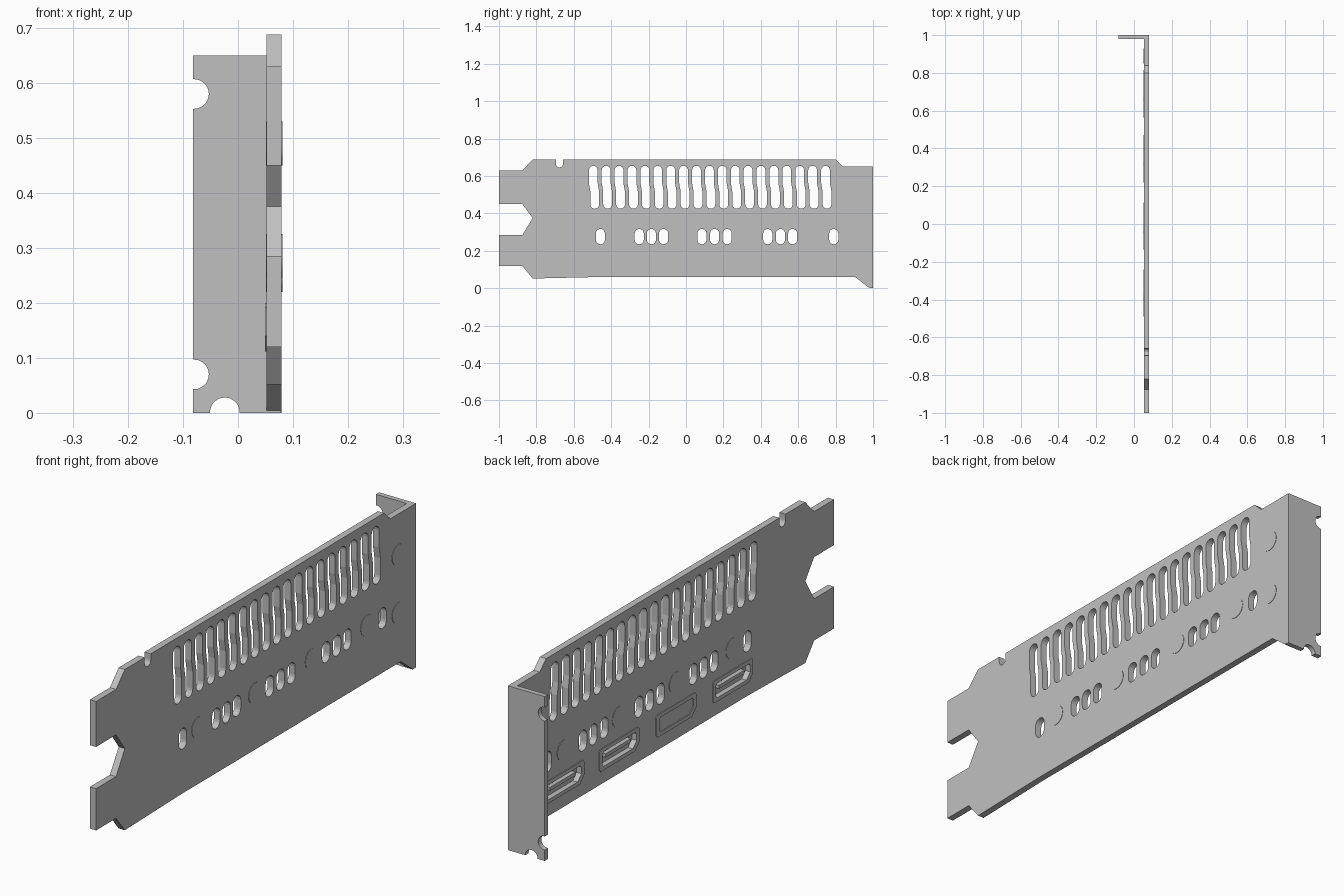
import bpy, bmesh, math
from mathutils import Vector

if "Cube" in bpy.data.objects:
    bpy.data.objects.remove(bpy.data.objects["Cube"])

steel = bpy.data.materials.new("grey steel")
steel.diffuse_color = (0.53, 0.53, 0.53, 1)
steel.use_nodes = True
steel.node_tree.nodes["Principled BSDF"].inputs["Base Color"].default_value = steel.diffuse_color

X0, X1 = 0.052, 0.079          # plate thickness range


def arc(cu, cv, r, a0, a1, n=10):
    return [(cu + r * math.cos(math.radians(a0 + (a1 - a0) * i / n)),
             cv + r * math.sin(math.radians(a0 + (a1 - a0) * i / n))) for i in range(n + 1)]


def stadium(y, z0, z1, r, lean=0.0):
    """Upright rounded slot; lean shifts top and bottom halves for an S shape."""
    m, h = (z0 + z1) / 2, (z1 - z0) / 2
    pts = arc(y - lean, z1 - r, r, 0, 180, 8)
    rest = arc(y + lean, z0 + r, r, 180, 360, 8)
    if lean:
        pts += [(y - lean - r, m + h * 0.2), (y + lean - r, m - h * 0.2)]
        rest += [(y + lean + r, m - h * 0.2), (y - lean + r, m + h * 0.2)]
    return pts + rest


def sheet(name, loops, lo, hi, axis="x"):
    """Extrude filled 2D loops (inner loops become holes) between lo and hi."""
    cu = bpy.data.curves.new(name, "CURVE")
    cu.dimensions, cu.fill_mode, cu.extrude = "2D", "BOTH", (hi - lo) / 2
    for pts in loops:
        sp = cu.splines.new("POLY")
        sp.points.add(len(pts) - 1)
        for p, (u, v) in zip(sp.points, pts):
            p.co = (u, v, 0, 1)
        sp.use_cyclic_u = True
    tmp = bpy.data.objects.new("tmp", cu)
    bpy.context.collection.objects.link(tmp)
    dg = bpy.context.evaluated_depsgraph_get()
    me = bpy.data.meshes.new_from_object(tmp.evaluated_get(dg))
    bpy.data.objects.remove(tmp)
    mid = (lo + hi) / 2
    bm = bmesh.new()
    bm.from_mesh(me)
    bmesh.ops.remove_doubles(bm, verts=bm.verts, dist=1e-5)
    for v in bm.verts:
        a, b, c = v.co
        v.co = Vector((mid + c, a, b)) if axis == "x" else Vector((a, mid - c, b))
    bmesh.ops.recalc_face_normals(bm, faces=bm.faces)
    for f in bm.faces:
        f.smooth = False
    bm.to_mesh(me)
    bm.free()
    me.materials.clear()
    me.materials.append(steel)
    ob = bpy.data.objects.new(name, me)
    bpy.context.collection.objects.link(ob)
    return ob


# Main plate outline (y, z), with forked end and a small top notch
outline = [(-1, 0.12), (-0.875, 0.12), (-0.82, 0.052), (-0.47, 0.06), (0.905, 0.06),
           (0.975, 0.005), (1, 0), (1, 0.65), (0.84, 0.65), (0.80, 0.688), (-0.658, 0.688)]
outline += arc(-0.677, 0.665, 0.019, 0, -180, 8)
outline += [(-0.696, 0.688), (-0.82, 0.688), (-0.875, 0.63), (-1, 0.63), (-1, 0.45),
            (-0.875, 0.45), (-0.82, 0.375), (-0.875, 0.285), (-1, 0.285)]

# Row of tall vents and row of short slots
vents = [stadium(-0.492 + 0.069 * i, 0.425, 0.655, 0.0235, 0.004) for i in range(19)]
slot_y = [-0.458, -0.25, -0.185, -0.12, 0.085, 0.153, 0.22, 0.437, 0.505, 0.57, 0.79]
slots = [stadium(y, 0.235, 0.317, 0.0245) for y in slot_y]
plate = sheet("bracket_plate", [outline] + vents + slots, X0, X1)

# Connector sockets on the inner side: recess, raised rim and tongue
PORT_Y = (-0.365, -0.01, 0.345, 0.69)
PORT_Z = 0.156


def port_shape(y, hw, hh, ch):
    s = 0.008
    return [(y - hw + ch, PORT_Z - hh), (y + hw - s, PORT_Z - hh), (y + hw, PORT_Z - hh + s),
            (y + hw, PORT_Z + hh - s), (y + hw - s, PORT_Z + hh), (y - hw + s, PORT_Z + hh),
            (y - hw, PORT_Z + hh - s), (y - hw, PORT_Z - hh + ch)]


for i, y in enumerate(PORT_Y):
    cutter = sheet("recess_cutter", [port_shape(y, 0.108, 0.030, 0.024)], 0.04, 0.071)
    mod = plate.modifiers.new("recess", "BOOLEAN")
    mod.operation, mod.solver, mod.object = "DIFFERENCE", "EXACT", cutter
    bpy.context.view_layer.objects.active = plate
    bpy.ops.object.modifier_apply(modifier=mod.name)
    bpy.data.objects.remove(cutter)
    sheet(f"port_rim_{i + 1}", [port_shape(y, 0.125, 0.044, 0.028),
                                port_shape(y, 0.107, 0.029, 0.0235)], 0.049, 0.056)
    sheet(f"port_tongue_{i + 1}", [[(y - 0.08, PORT_Z - 0.003), (y + 0.08, PORT_Z - 0.003),
                                    (y + 0.08, PORT_Z + 0.011), (y - 0.08, PORT_Z + 0.011)]],
          0.055, 0.0715)

# Slightly raised round pads on both sides of the plate
pads = [(y + 0.002, 0.285) for y in PORT_Y] + [(0.889, 0.26), (0.889, 0.49)]
for i, (y, z) in enumerate(pads):
    sheet(f"round_pad_{i + 1}", [arc(y, z, 0.04, 0, 348.75, 31)], 0.0505, 0.0805)

# End flange (x, z) with half-round screw notches
R = 0.027
flange = [(-0.082, 0), (-0.051, 0)] + arc(-0.024, 0.001, R, 180, 0, 12)
flange += [(0.003, 0), (X1 - 0.001, 0), (X1 - 0.001, 0.65), (-0.082, 0.65)]
for z in (0.58, 0.07):
    flange += [(-0.082, z + R)] + arc(-0.080, z, R, 90, -90, 12) + [(-0.082, z - R)]
sheet("end_flange", [flange], 0.98, 1.0, "y")
